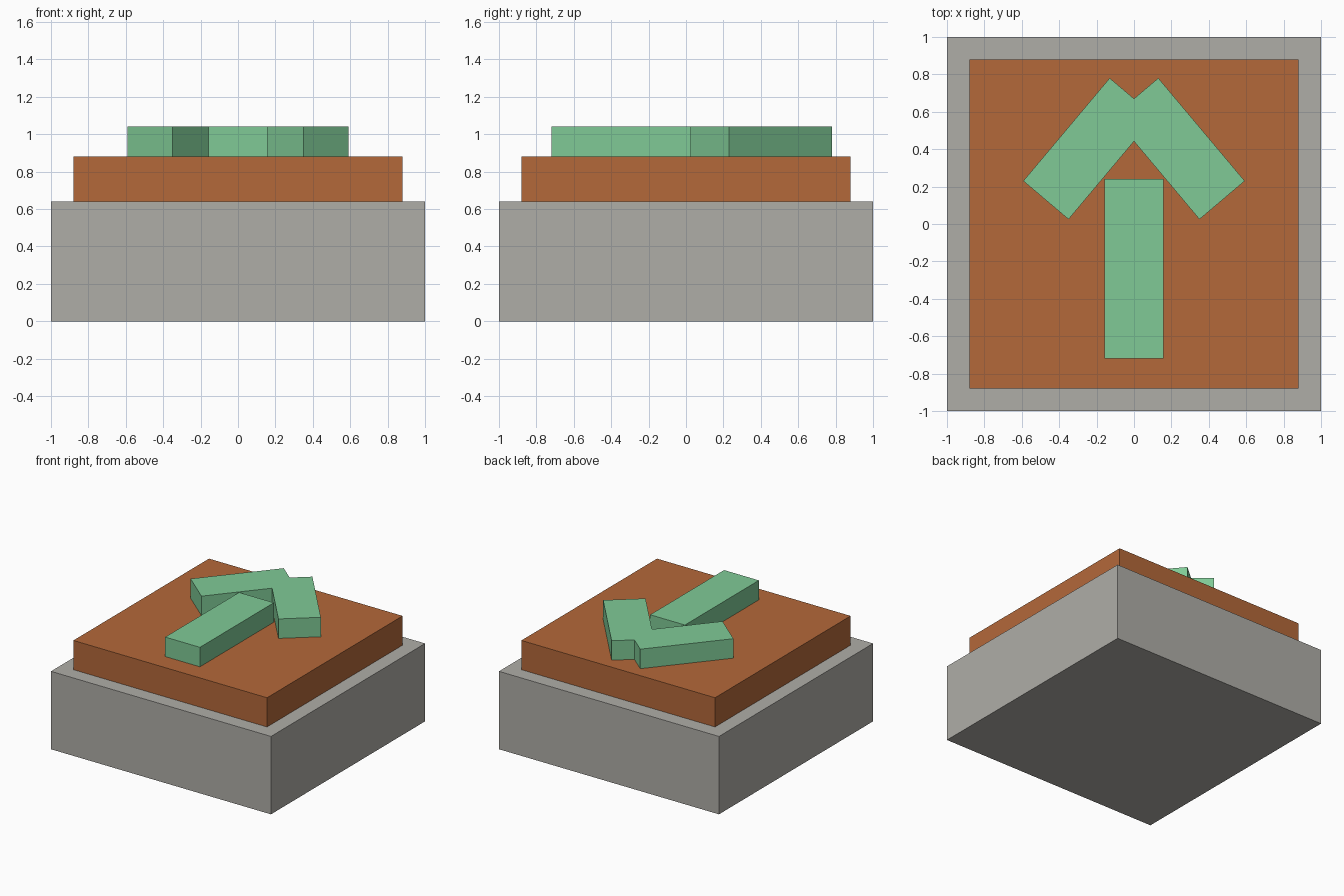
import bpy
import bmesh

if "Cube" in bpy.data.objects:
    bpy.data.objects.remove(bpy.data.objects["Cube"])


def material(name, rgb):
    mat = bpy.data.materials.new(name)
    mat.diffuse_color = (*rgb, 1.0)
    mat.use_nodes = True
    mat.node_tree.nodes["Principled BSDF"].inputs["Base Color"].default_value = mat.diffuse_color
    return mat


def prism(name, outline, z0, z1, mat):
    """Extrude a counter-clockwise xy outline from z0 up to z1."""
    bm = bmesh.new()
    base = bm.faces.new([bm.verts.new((x, y, z0)) for x, y in outline])
    top = bmesh.ops.extrude_face_region(bm, geom=[base], use_keep_orig=True)
    verts = [v for v in top["geom"] if isinstance(v, bmesh.types.BMVert)]
    bmesh.ops.translate(bm, verts=verts, vec=(0, 0, z1 - z0))
    bmesh.ops.recalc_face_normals(bm, faces=bm.faces)
    mesh = bpy.data.meshes.new(name)
    bm.to_mesh(mesh)
    bm.free()
    mesh.materials.append(mat)
    obj = bpy.data.objects.new(name, mesh)
    bpy.context.collection.objects.link(obj)
    return obj


def rect(x, y0, y1):
    return [(-x, y0), (x, y0), (x, y1), (-x, y1)]


grey = material("stone grey", (0.43, 0.42, 0.39))
rust = material("rust orange", (0.455, 0.14, 0.042))
green = material("mint green", (0.215, 0.59, 0.305))

# Stepped block
prism("base_block", rect(1.0, -1.0, 1.0), 0.0, 0.64, grey)
prism("button_plate", rect(0.88, -0.88, 0.88), 0.64, 0.88, rust)

# Raised arrow: straight shaft and a chevron head mirrored about x = 0
prism("arrow_shaft", rect(0.158, -0.72, 0.24), 0.88, 1.04, green)
half = [(0.35, 0.025), (0.592, 0.23), (0.13, 0.78)]
head = [(0, 0.442)] + half + [(0, 0.67)] + [(-x, y) for x, y in reversed(half)]
prism("arrow_head", head, 0.88, 1.04, green)
